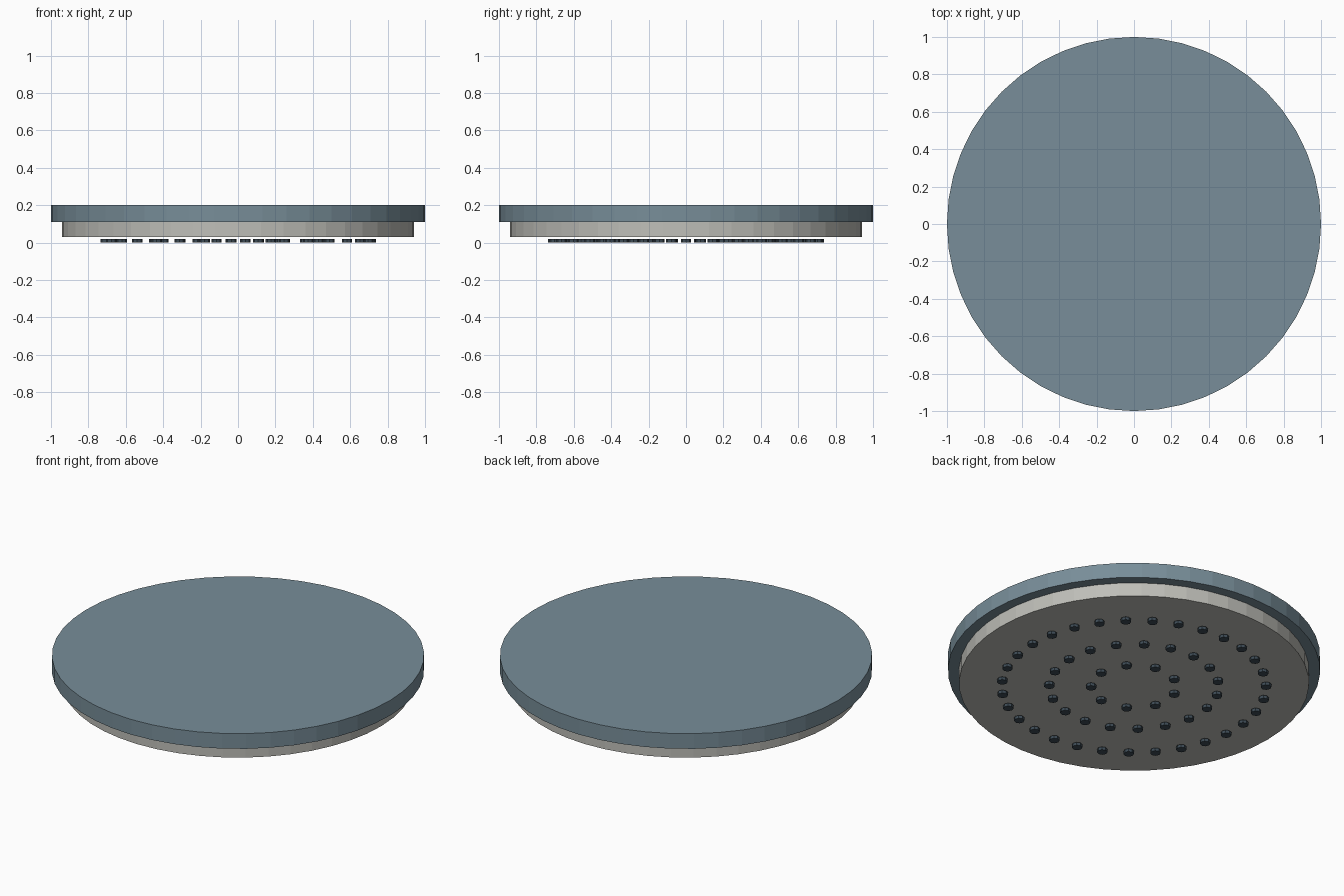
import bpy
import bmesh
from math import cos, sin, tau
from mathutils import Matrix

default = bpy.data.objects.get("Cube")
if default:
    bpy.data.objects.remove(default, do_unlink=True)


def make_material(name, rgb):
    mat = bpy.data.materials.new(name)
    mat.use_nodes = True
    colour = (*rgb, 1.0)
    mat.diffuse_color = colour
    mat.node_tree.nodes["Principled BSDF"].inputs["Base Color"].default_value = colour
    return mat


def add_disc(bm, x, y, bottom, top, radius, sides):
    bmesh.ops.create_cone(
        bm, cap_ends=True, segments=sides, radius1=radius, radius2=radius,
        depth=top - bottom,
        # Turn each disc so that a corner points along x
        matrix=Matrix.Translation((x, y, (bottom + top) / 2)) @ Matrix.Rotation(tau / 4, 4, "Z"))


def finish(bm, name, mat):
    mesh = bpy.data.meshes.new(name)
    bm.to_mesh(mesh)
    bm.free()
    mesh.materials.append(mat)
    obj = bpy.data.objects.new(name, mesh)
    bpy.context.collection.objects.link(obj)
    return obj


slate = make_material("slate blue", (0.188, 0.270, 0.319))
grey = make_material("light warm grey", (0.515, 0.515, 0.479))
dark = make_material("dark slate", (0.048, 0.072, 0.093))

# Wide upper plate and the narrower face plate beneath it
for name, bottom, top, radius, mat in (("upper_plate", 0.11, 0.20, 1.0, slate),
                                       ("face_plate", 0.03, 0.11, 0.94, grey)):
    bm = bmesh.new()
    add_disc(bm, 0, 0, bottom, top, radius, 48)
    finish(bm, name, mat)

# Three concentric rings of small nozzles just under the face plate
for name, radius, count in (("inner_nozzles", 0.23, 9),
                            ("middle_nozzles", 0.455, 19),
                            ("outer_nozzles", 0.71, 31)):
    bm = bmesh.new()
    for i in range(count):
        angle = tau * i / count
        add_disc(bm, radius * cos(angle), radius * sin(angle), 0.0, 0.018, 0.028, 8)
    finish(bm, name, dark)
